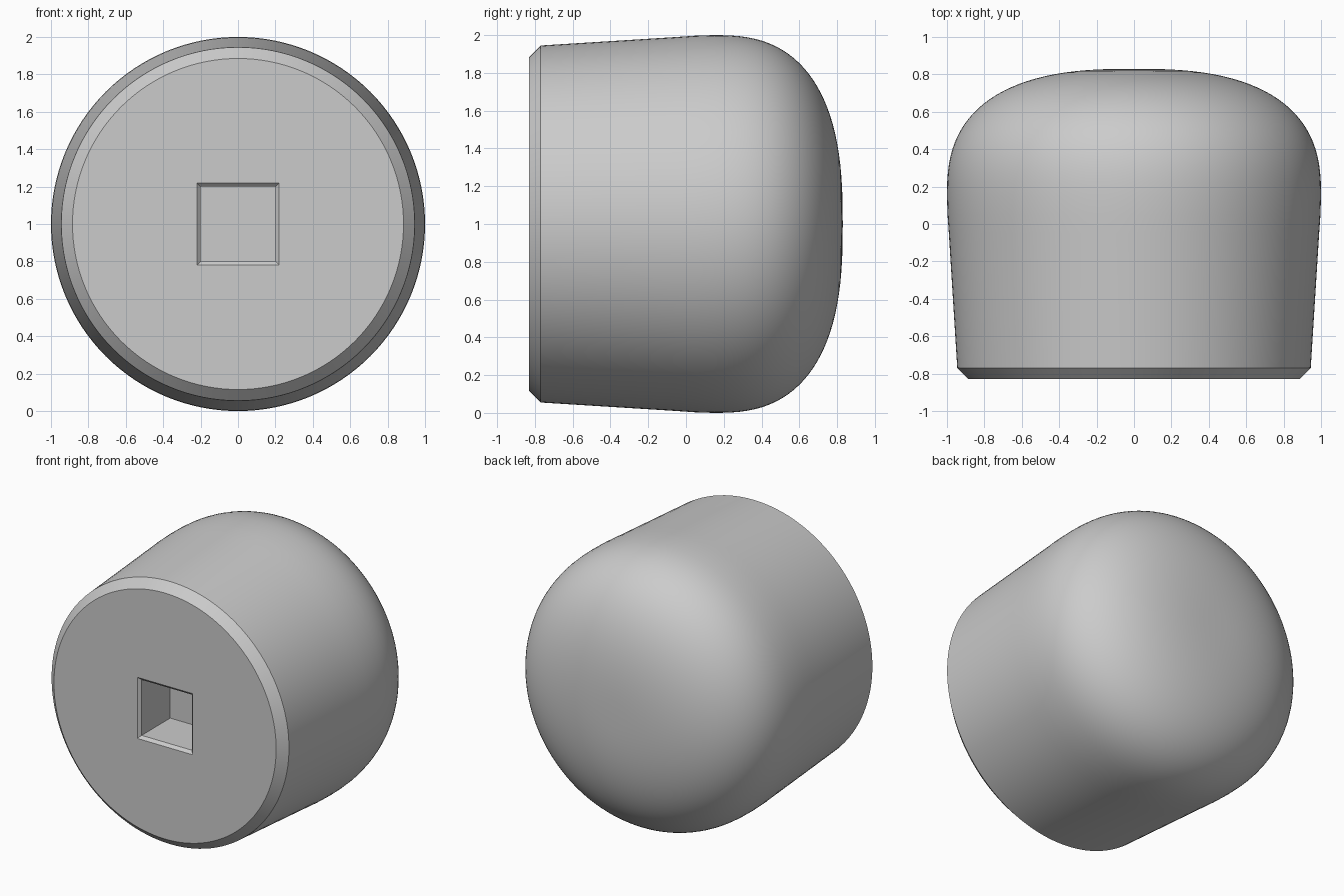
import bpy, bmesh, math
from mathutils import Vector

cube = bpy.data.objects.get("Cube")
if cube:
    bpy.data.objects.remove(cube, do_unlink=True)

SEGMENTS = 128
FRONT, BACK, CENTRE = -0.83, 0.83, 1.0

grey = bpy.data.materials.new("light grey")
grey.use_nodes = True
colour = (0.6, 0.6, 0.6, 1)
grey.diffuse_color = colour
grey.node_tree.nodes["Principled BSDF"].inputs["Base Color"].default_value = colour

bm = bmesh.new()


def round_ring(radius, y):
    turn = 2 * math.pi / SEGMENTS
    return [bm.verts.new((radius * math.cos(i * turn), y,
                          CENTRE + radius * math.sin(i * turn)))
            for i in range(SEGMENTS)]


def square_ring(half, y):
    return [bm.verts.new((sx * half, y, CENTRE + sz * half))
            for sx, sz in ((1, 1), (-1, 1), (-1, -1), (1, -1))]


def skin(a, b):
    for i in range(len(a)):
        j = (i + 1) % len(a)
        bm.faces.new((a[i], a[j], b[j], b[i]))


def loop_edges(ring):
    return [bm.edges.get((ring[i - 1], ring[i])) for i in range(len(ring))]


# Body profile: bevelled rim, tapered wall, then a full rounded dome
profile = [(0.885, FRONT), (0.945, -0.77), (0.99, -0.05), (0.997, 0.05)]
SHOULDER, POWER, STEPS = 0.15, 2.6, 28
for i in range(STEPS):
    a = i / STEPS * math.pi / 2
    profile.append((math.cos(a) ** (2 / POWER),
                    SHOULDER + (BACK - SHOULDER) * math.sin(a) ** (2 / POWER)))
rings = [round_ring(r, y) for r, y in profile]
for a, b in zip(rings, rings[1:]):
    skin(a, b)
tip = bm.verts.new((0, BACK, CENTRE))
last = rings[-1]
for i in range(SEGMENTS):
    bm.faces.new((last[i - 1], last[i], tip))

# Square socket with a small bevel at its mouth
socket = [square_ring(h, y) for h, y in
          ((0.22, FRONT), (0.2, FRONT + 0.02), (0.2, FRONT + 0.345))]
for a, b in zip(socket, socket[1:]):
    skin(a, b)
bm.faces.new(socket[-1])

# Flat front face around the socket mouth
bmesh.ops.triangle_fill(bm, use_beauty=True, normal=Vector((0, -1, 0)),
                        edges=loop_edges(rings[0]) + loop_edges(socket[0]))
bmesh.ops.recalc_face_normals(bm, faces=bm.faces)

mesh = bpy.data.meshes.new("rounded_cap")
bm.to_mesh(mesh)
bm.free()
mesh.materials.append(grey)
cap = bpy.data.objects.new("rounded_cap", mesh)
bpy.context.collection.objects.link(cap)
bpy.context.view_layer.objects.active = cap
cap.select_set(True)
bpy.ops.object.shade_smooth_by_angle(angle=math.radians(30))
